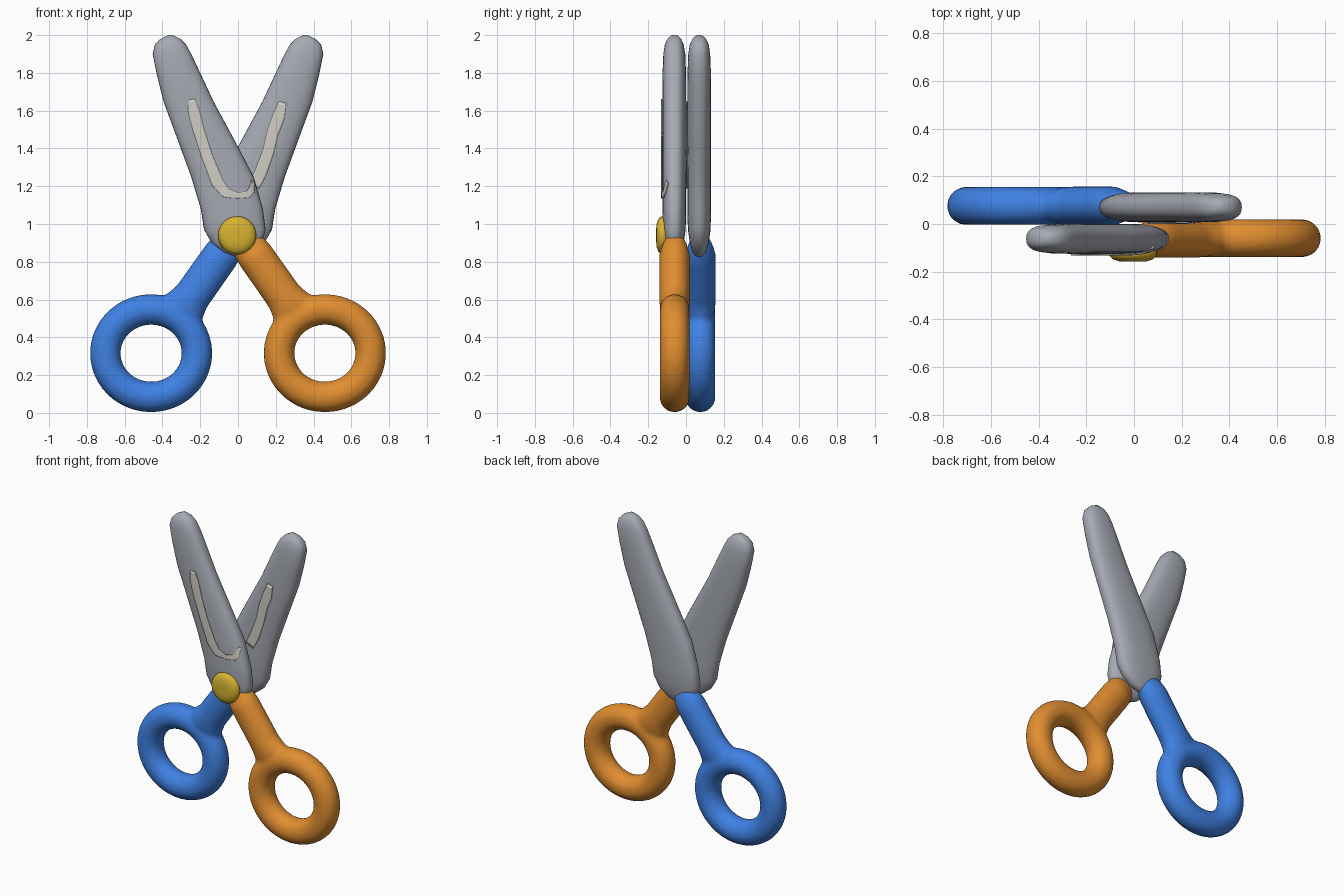
import bpy, bmesh, math
from mathutils import Vector
from mathutils.bvhtree import BVHTree

if "Cube" in bpy.data.objects:
    bpy.data.objects.remove(bpy.data.objects["Cube"], do_unlink=True)


def material(name, rgb):
    m = bpy.data.materials.new(name)
    m.use_nodes = True
    m.diffuse_color = (*rgb, 1)
    m.node_tree.nodes["Principled BSDF"].inputs["Base Color"].default_value = (*rgb, 1)
    return m


STEEL = material("steel grey", (0.38, 0.40, 0.45))
SHINE = material("pale shine", (0.64, 0.61, 0.56))
BLUE = material("blue", (0.05, 0.22, 0.77))
ORANGE = material("orange", (0.75, 0.27, 0.03))
YELLOW = material("yellow", (0.68, 0.45, 0.03))


def loft(bm, rings, looped=False):
    """Skin a list of closed rings, capping the ends unless looped."""
    vr = [[bm.verts.new(p) for p in ring] for ring in rings]
    n = len(vr[0])
    pairs = list(zip(vr, vr[1:])) + ([(vr[-1], vr[0])] if looped else [])
    for a, b in pairs:
        for i in range(n):
            j = (i + 1) % n
            bm.faces.new((a[i], a[j], b[j], b[i]))
    if not looped:
        bm.faces.new(vr[0])
        bm.faces.new(vr[-1])


def finish(name, bm, mat, recalc=True):
    if recalc:
        bmesh.ops.recalc_face_normals(bm, faces=bm.faces[:])
    for f in bm.faces:
        f.smooth = True
    me = bpy.data.meshes.new(name)
    bm.to_mesh(me)
    bm.free()
    me.materials.append(mat)
    ob = bpy.data.objects.new(name, me)
    bpy.context.collection.objects.link(ob)
    return ob


def angles(n):
    return [2 * math.pi * i / n for i in range(n)]


def power(v, e):
    return math.copysign(abs(v) ** e, v)


# Blade outline: height, left edge, right edge, half thickness
BLADE = [(0.825, -0.01, 0.05, 0.015), (0.85, -0.075, 0.09, 0.035),
         (0.90, -0.14, 0.128, 0.05), (0.97, -0.18, 0.146, 0.06),
         (1.08, -0.197, 0.132, 0.063), (1.25, -0.248, 0.083, 0.063),
         (1.4, -0.303, 0.005, 0.063), (1.65, -0.395, -0.13, 0.063),
         (1.8, -0.432, -0.20, 0.062), (1.9, -0.452, -0.247, 0.058),
         (1.95, -0.44, -0.275, 0.05), (1.98, -0.41, -0.305, 0.036),
         (2.0, -0.37, -0.345, 0.015)]


def blade(name, side, y):
    """Rounded blade; side +1 leans to -x, side -1 is its mirror."""
    bm = bmesh.new()
    rings = []
    for z, x0, x1, t in BLADE:
        c, h = (x0 + x1) / 2, (x1 - x0) / 2
        rings.append([(side * (c + h * power(math.cos(a), 0.8)),
                       y + t * power(math.sin(a), 0.8), z) for a in angles(32)])
    loft(bm, rings)
    bmesh.ops.recalc_face_normals(bm, faces=bm.faces[:])
    tree = BVHTree.FromBMesh(bm)
    finish(name, bm, STEEL)
    return tree


def shine(name, tree, y, path):
    """Thin painted strip draped over the front of a blade."""
    fine = []
    for p, q in zip(path, path[1:]):
        for k in range(4):
            fine.append(Vector(p).lerp(Vector(q), k / 4))
    fine.append(Vector(path[-1]))
    bm = bmesh.new()
    rows = []
    for i, p in enumerate(fine):
        d = fine[min(i + 2, len(fine) - 1)] - fine[max(i - 2, 0)]
        across = Vector((-d.y, d.x)).normalized()
        row = []
        for k in range(-4, 5):
            x, z = p.xy + across * p.z * k / 4
            co, no, _, _ = tree.find_nearest((x, y, z))
            row.append(bm.verts.new(co + no * 0.004))
        rows.append(row)
    for a, b in zip(rows, rows[1:]):
        for i in range(len(a) - 1):
            bm.faces.new((a[i], a[i + 1], b[i + 1], b[i]))
    bm.normal_update()
    if sum(f.normal.y for f in bm.faces) > 0:
        bmesh.ops.reverse_faces(bm, faces=bm.faces[:])
    ob = finish(name, bm, SHINE, recalc=False)
    mod = ob.modifiers.new("thickness", "SOLIDIFY")
    mod.thickness, mod.offset = 0.006, 0


def handle(name, side, y, mat):
    """Finger ring and shank, fused into one soft form."""
    bm = bmesh.new()
    ring = []
    for u in angles(40):
        cu, su = math.cos(u), math.sin(u)
        ring.append([(side * (0.46 + cu * (0.243 + 0.082 * math.cos(v))),
                      y + 0.08 * math.sin(v),
                      0.316 + su * (0.232 + 0.082 * math.cos(v))) for v in angles(20)])
    loft(bm, ring, looped=True)
    # shank: x, z, half width, half depth
    shank = [(0.03, 0.92, 0.06, 0.04), (0.05, 0.89, 0.09, 0.062),
             (0.09, 0.835, 0.098, 0.082), (0.245, 0.615, 0.099, 0.082),
             (0.28, 0.567, 0.115, 0.08), (0.305, 0.53, 0.135, 0.072)]
    loft(bm, [[(side * (x + 0.816 * w * math.cos(a)), y + d * math.sin(a),
                z + 0.578 * w * math.cos(a)) for a in angles(24)]
              for x, z, w, d in shank])
    ob = finish(name, bm, mat)
    mod = ob.modifiers.new("fuse", "REMESH")
    mod.mode, mod.voxel_size, mod.use_smooth_shade = "VOXEL", 0.014, True
    mod = ob.modifiers.new("soften", "SMOOTH")
    mod.factor, mod.iterations = 0.5, 6


# Front half and back half cross at the pivot
front_tree = blade("front_blade", 1, -0.062)
back_tree = blade("back_blade", -1, 0.07)
handle("left_handle", 1, -0.06, ORANGE)
handle("right_handle", -1, 0.076, BLUE)

# Painted shine: x, z, half width
shine("front_blade_shine", front_tree, -0.14,
      [(-0.245, 1.66, 0.018), (-0.235, 1.6, 0.03), (-0.21, 1.5, 0.03),
       (-0.165, 1.36, 0.029), (-0.11, 1.22, 0.032), (-0.065, 1.165, 0.026),
       (0.0, 1.15, 0.014), (0.06, 1.158, 0.017), (0.095, 1.195, 0.022),
       (0.11, 1.235, 0.014)])
shine("back_blade_shine", back_tree, -0.01,
      [(0.085, 1.2, 0.03), (0.12, 1.27, 0.033), (0.16, 1.38, 0.03),
       (0.183, 1.48, 0.03), (0.215, 1.57, 0.033), (0.235, 1.645, 0.02)])

# Pivot screw: flattened dome
bm = bmesh.new()
dome = [(-0.158, 0.03), (-0.156, 0.06), (-0.148, 0.083), (-0.136, 0.097),
        (-0.122, 0.101), (-0.106, 0.094), (-0.09, 0.07)]
loft(bm, [[(-0.004 + r * math.cos(a), y, 0.94 + r * math.sin(a)) for a in angles(32)]
          for y, r in dome])
finish("pivot_screw", bm, YELLOW)
